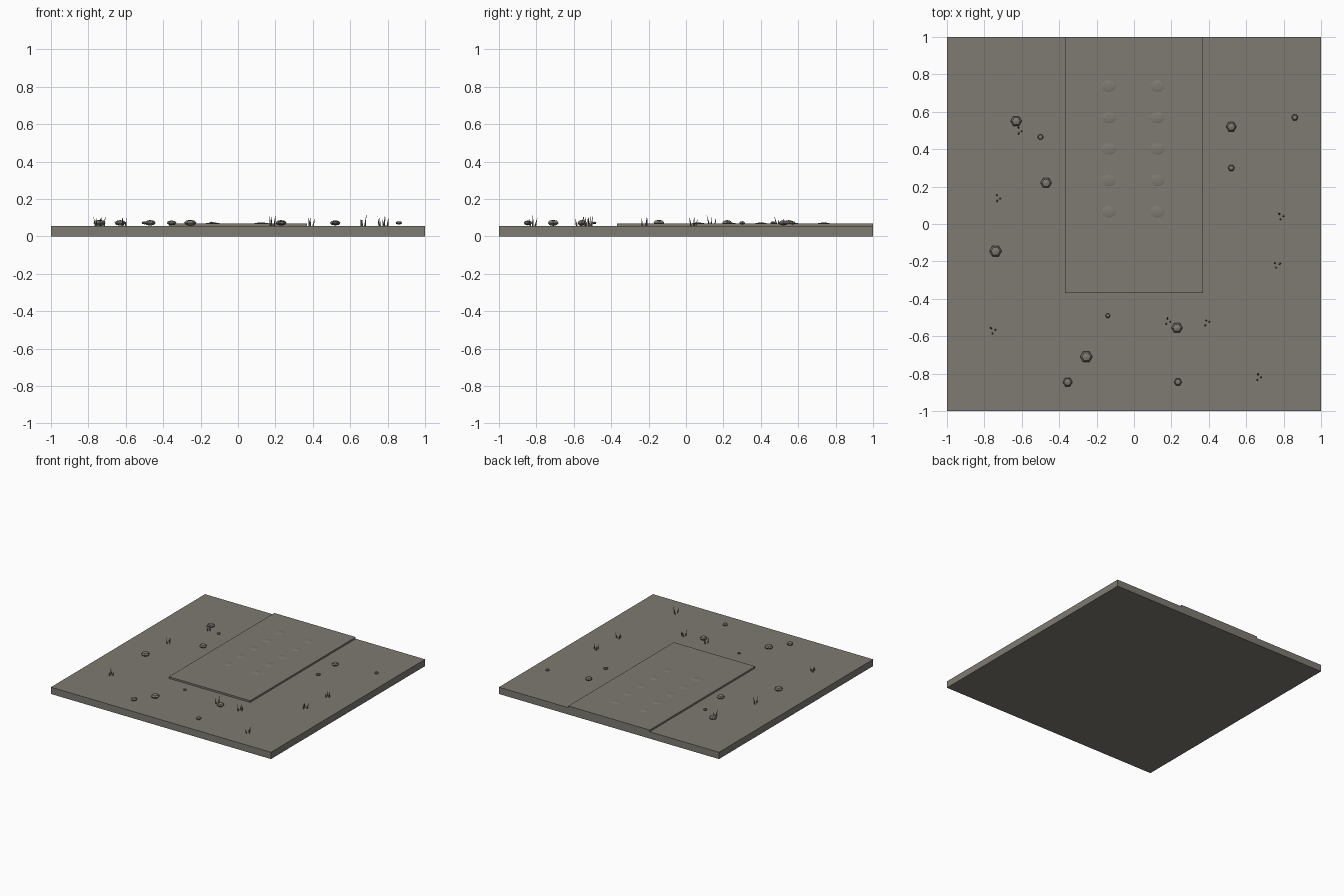
import bpy, math, random
from mathutils import Vector

if "Cube" in bpy.data.objects:
    bpy.data.objects.remove(bpy.data.objects["Cube"])

random.seed(4)
stone = bpy.data.materials.new("warm_grey_stone")
stone.diffuse_color = (0.21, 0.195, 0.17, 1)
stone.use_nodes = True
stone.node_tree.nodes["Principled BSDF"].inputs["Base Color"].default_value = stone.diffuse_color

def finish(name):
    o = bpy.context.object
    o.name = name
    o.data.materials.append(stone)
    return o

def box(name, x0, x1, y0, y1, z0, z1):
    bpy.ops.mesh.primitive_cube_add(size=1, location=((x0+x1)/2, (y0+y1)/2, (z0+z1)/2))
    o = finish(name)
    o.scale = (x1-x0, y1-y0, z1-z0)
    return o

def ball(name, loc, scale, seg, rings):
    bpy.ops.mesh.primitive_uv_sphere_add(segments=seg, ring_count=rings, radius=1, location=loc)
    o = finish(name)
    o.scale = scale
    o.rotation_euler.z = math.pi / 2
    return o

# ground tile and raised path
box("ground_tile", -1, 1, -1, 1, 0, 0.056)
box("path_slab", -0.37, 0.37, -0.37, 1, 0.05, 0.07)

# shallow worn bumps in two rows on the path
for i in range(5):
    for x in (-0.135, 0.125):
        o = ball("path_bump", (x, 0.065 + 0.168*i, 0.068), (0.033, 0.04, 0.0055), 16, 8)
        bpy.ops.object.shade_smooth_by_angle()

# six-sided pebbles: x, y, radius
pebbles = [(-.63, .55, .03), (-.50, .465, .016), (-.47, .22, .03), (-.74, -.145, .033),
           (-.14, -.49, .013), (-.255, -.71, .033), (-.355, -.845, .026), (.23, -.555, .03),
           (.235, -.845, .021), (.52, .52, .028), (.52, .30, .018), (.86, .57, .018)]
for x, y, r in pebbles:
    ball("pebble", (x, y, 0.072), (r, r, r*0.5), 6, 4)

# grass tufts: three thin leaning blades each
tufts = [(-.615, .50), (-.73, .14), (-.755, -.57), (.785, .04),
         (.765, -.22), (.18, -.52), (.39, -.53), (.665, -.82)]
for tx, ty in tufts:
    for k in range(3):
        a = k*2.1 + random.uniform(-.5, .5)
        out = Vector((math.cos(a), math.sin(a), 0))
        h = random.uniform(0.04, 0.065)
        base = Vector((tx, ty, 0.055)) + out*0.014
        d = (Vector((0, 0, 1)) + out*random.uniform(0.1, 0.3)).normalized()
        bpy.ops.mesh.primitive_cone_add(vertices=4, radius1=0.005, radius2=0, depth=h,
                                        location=base + d*h/2)
        o = finish("grass_blade")
        o.rotation_euler = d.to_track_quat('Z', 'Y').to_euler()
